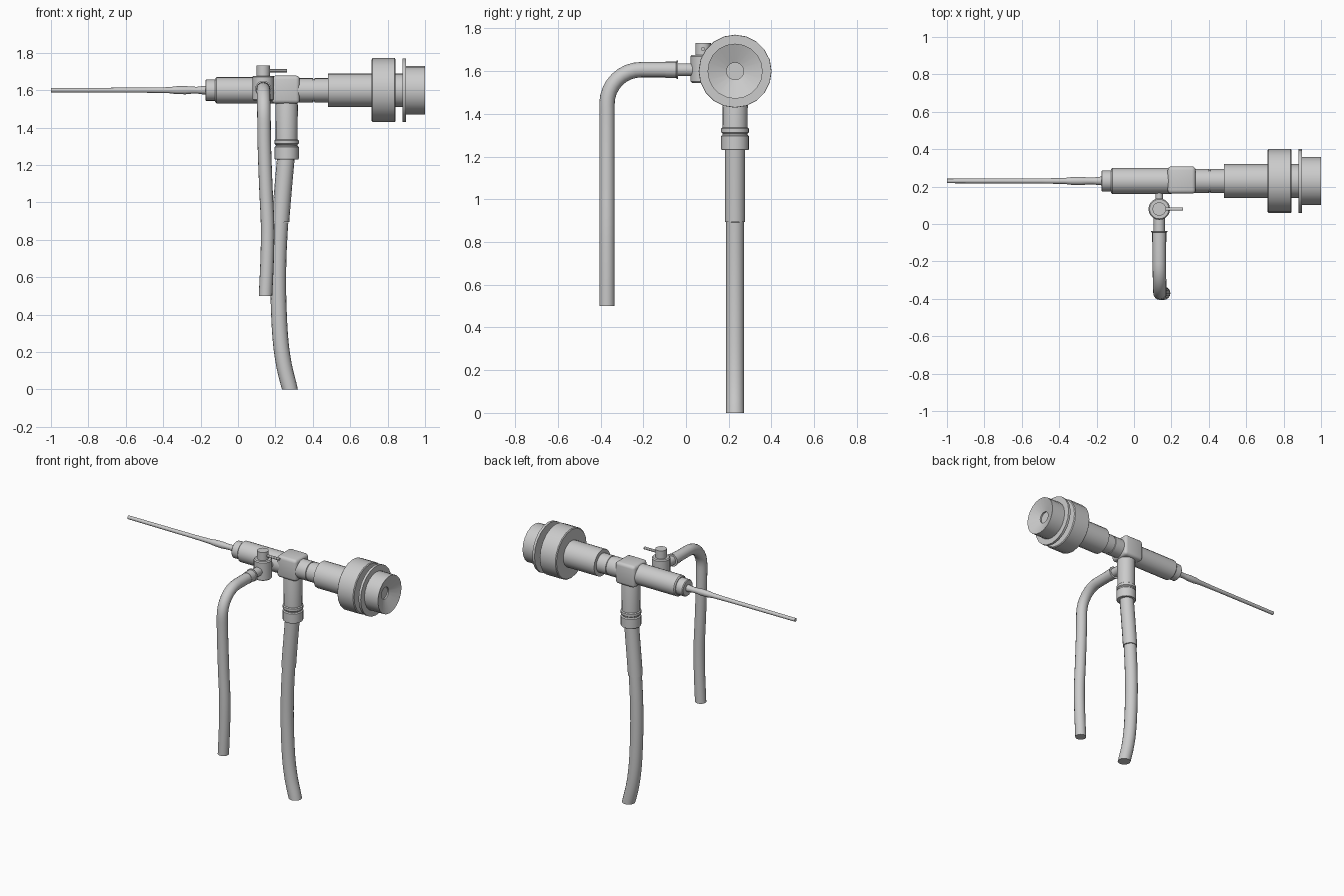
import bpy, bmesh, math
from mathutils import Vector

if "Cube" in bpy.data.objects:
    bpy.data.objects.remove(bpy.data.objects["Cube"])

SIDES = 20
AY, AZ = 0.23, 1.60          # main optical axis
VX, VY = 0.135, 0.08         # valve position
PX = 0.26                    # light post position


def finish(name, bm):
    bmesh.ops.remove_doubles(bm, verts=bm.verts, dist=1e-5)
    bmesh.ops.recalc_face_normals(bm, faces=bm.faces)
    me = bpy.data.meshes.new(name)
    bm.to_mesh(me)
    bm.free()
    ob = bpy.data.objects.new(name, me)
    bpy.context.collection.objects.link(ob)
    bpy.ops.object.select_all(action='DESELECT')
    ob.select_set(True)
    bpy.context.view_layer.objects.active = ob
    bpy.ops.object.shade_smooth_by_angle(angle=math.radians(30))
    return ob


def rings_to_object(name, rings):
    bm = bmesh.new()
    vs = [[bm.verts.new(p) for p in ring] for ring in rings]
    n = len(rings[0])
    for a, b in zip(vs, vs[1:]):
        for i in range(n):
            j = (i + 1) % n
            bm.faces.new((a[i], a[j], b[j], b[i]))
    bm.faces.new(vs[0])
    bm.faces.new(vs[-1])
    return finish(name, bm)


def circle(c, t, r, n=SIDES):
    t = Vector(t).normalized()
    ref = Vector((0, 0, 1)) if abs(t.x) > 0.9 else Vector((1, 0, 0))
    u = (ref - t * t.dot(ref)).normalized()
    v = t.cross(u)
    return [Vector(c) + r * (u * math.cos(2 * math.pi * i / n) + v * math.sin(2 * math.pi * i / n))
            for i in range(n)]


def lathe(name, origin, axis, profile, n=SIDES):
    """Turned solid: profile of (distance along axis, radius)."""
    o, a = Vector(origin), Vector(axis)
    return rings_to_object(name, [circle(o + a * d, a, r, n) for d, r in profile])


def smooth_path(pts, steps=5):
    p = [Vector(q) for q in pts]
    p = [2 * p[0] - p[1]] + p + [2 * p[-1] - p[-2]]
    out = []
    for a, b, c, d in zip(p, p[1:], p[2:], p[3:]):
        for k in range(steps):
            t = k / steps
            out.append(0.5 * (2 * b + (c - a) * t + (2 * a - 5 * b + 4 * c - d) * t * t
                              + (3 * b - a - 3 * c + d) * t ** 3))
    return out + [p[-2]]


def tube(name, path, r, n=16):
    """Hose along a path, cut level at its lower end."""
    rings = []
    for i, c in enumerate(path):
        t = path[min(i + 1, len(path) - 1)] - path[max(i - 1, 0)]
        if i == len(path) - 1:
            t = Vector((0, 0, -1))
        rings.append(circle(c, t, r, n))
    return rings_to_object(name, rings)


X, Z = (1, 0, 0), (0, 0, 1)
main = (0, AY, AZ)

# Insertion rod with swollen root
lathe("insertion_rod", main, X, [(-1, .012), (-.5, .0135), (-.37, .016), (-.33, .021), (-.28, .022),
      (-.25, .019), (-.22, .018), (-.19, .022), (-.16, .024)], 16)
# Front collar and barrel
lathe("front_collar", main, X, [(-.175, .052), (-.17, .057), (-.11, .057)])
lathe("barrel", main, X, [(-.122, .063), (-.115, .07), (.2, .07)])
# Rear neck and grip
lathe("rear_neck", main, X, [(.3, .065), (.4, .065), (.402, .061), (.408, .061), (.41, .065), (.5, .065)])
lathe("rear_grip", main, X, [(.48, .09), (.73, .09)])
# Focus ring, flange and concave eyepiece
lathe("focus_ring", main, X, [(.715, .165), (.72, .171), (.838, .171), (.843, .165)])
lathe("eyepiece_neck", main, X, [(.83, .09), (.89, .09)])
lathe("eyepiece_flange", main, X, [(.88, .17), (.897, .17)])
lathe("eyepiece_cup", main, X, [(.89, .129), (1.0, .129), (.965, .04), (.955, .04)])

# Junction block
bm = bmesh.new()
bmesh.ops.create_cube(bm, size=1)
for v in bm.verts:
    v.co = Vector((0.255 + v.co.x * .15, AY + .005 + v.co.y * .146, AZ + .003 + v.co.z * .15))
bmesh.ops.bevel(bm, geom=bm.edges[:], offset=.02, segments=3, profile=.5, affect='EDGES')
finish("junction_block", bm)

# Light post with ring and coupling
post = (PX, AY, 0)
lathe("light_post", post, Z, [(1.56, .058), (1.53, .058), (1.52, .06), (1.30, .058)])
lathe("post_ring", post, Z, [(1.337, .058), (1.332, .065), (1.314, .065), (1.308, .058)])
lathe("cable_coupling", post, Z, [(1.302, .058), (1.296, .065), (1.235, .065), (1.23, .062)])

# Light cable: thicker sleeve above, cable below
cable = [(.257, 1.25), (.241, 1.07), (.227, .895), (.217, .7), (.216, .5), (.226, .28), (.246, .13), (.278, 0)]
pts = smooth_path([(x, AY, z) for x, z in cable])
tube("cable_sleeve", pts[:11], .047)
tube("light_cable", pts[10:], .042)

# Valve: stub, body, knob, lever
valve = (VX, VY, 0)
lathe("valve_stub", (VX, 0, 1.605), (0, 1, 0), [(.08, .02), (.2, .02)], 16)
lathe("valve_body", valve, Z, [(1.545, .052), (1.551, .058), (1.67, .058), (1.677, .052)])
lathe("valve_knob", valve, Z, [(1.66, .036), (1.733, .036)])
lathe("valve_lever", (0, VY, 1.704), X, [(VX, .009), (.262, .009)], 12)

# Side outlet and hose collar
side = (VX, 0, 1.607)
lathe("side_outlet", side, (0, 1, 0), [(-.06, .03), (.06, .03)], 16)
lathe("hose_collar", side, (0, 1, 0), [(-.096, .038), (-.046, .038), (-.044, .043), (-.038, .043)], 16)

# Water hose with quarter bend
R = .16
start = [Vector((VX, y, 1.607)) for y in (-.05, -.13)]
bend = [Vector((VX + .004 * k / 8, -.21 - R * math.sin(k * math.pi / 16),
                1.607 - R + R * math.cos(k * math.pi / 16))) for k in range(9)]
drop = smooth_path([(.139, -.37, 1.447), (.141, -.37, 1.3), (.149, -.37, 1.08), (.158, -.37, .88),
                    (.156, -.37, .7), (.147, -.37, .5)])
tube("water_hose", start + bend[:-1] + drop, .036)
